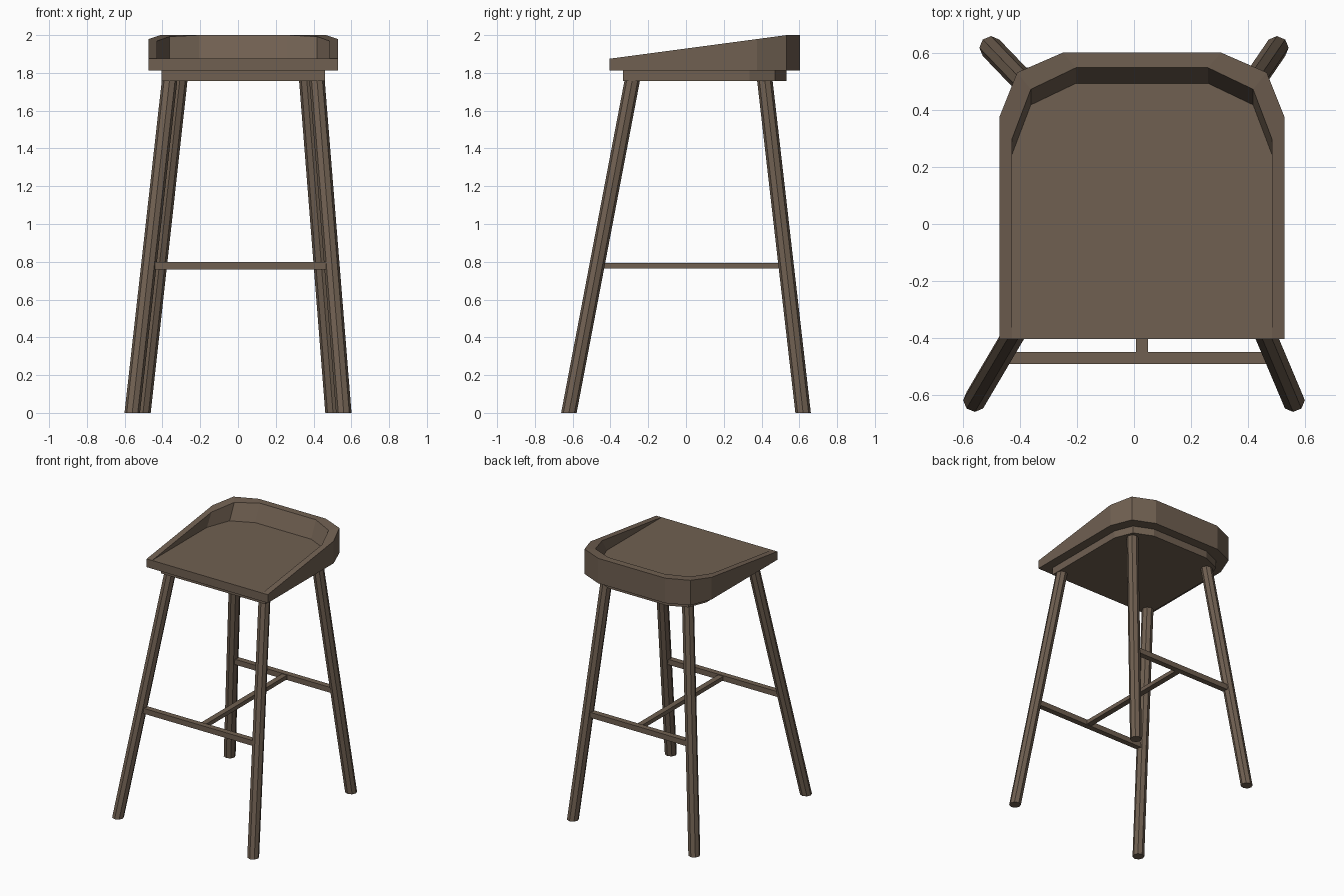
import bpy, bmesh, math
from mathutils import Vector

if "Cube" in bpy.data.objects:
    bpy.data.objects.remove(bpy.data.objects["Cube"])

wood = bpy.data.materials.new("brown wood")
wood.diffuse_color = (0.162, 0.117, 0.083, 1)
wood.use_nodes = True
wood.node_tree.nodes["Principled BSDF"].inputs["Base Color"].default_value = wood.diffuse_color

CX = 0.028                                   # seat sits slightly off the leg centre
Z_APRON, Z_SEAT, Z_FLOOR, Z_TOP = 1.758, 1.813, 1.875, 2.0
FRONT, BACK = -0.404, 0.533


def finish(name, bm):
    bmesh.ops.recalc_face_normals(bm, faces=bm.faces)
    me = bpy.data.meshes.new(name)
    bm.to_mesh(me)
    bm.free()
    me.materials.append(wood)
    ob = bpy.data.objects.new(name, me)
    bpy.context.collection.objects.link(ob)
    return ob


def loft(name, low, high):
    """Solid between two matching loops."""
    bm = bmesh.new()
    a = [bm.verts.new(p) for p in low]
    b = [bm.verts.new(p) for p in high]
    n = len(a)
    bm.faces.new(a)
    bm.faces.new(b)
    for i in range(n):
        j = (i + 1) % n
        bm.faces.new((a[i], a[j], b[j], b[i]))
    return finish(name, bm)


def mirror_path(half):
    """Half outline (x, y) from front right, completed to front left."""
    return [(CX + x, y) for x, y in half] + [(CX - x, y) for x, y in reversed(half)]


def rim_z(y):
    t = min(1, max(0, (y - FRONT) / (BACK - FRONT)))
    return Z_FLOOR + (Z_TOP - Z_FLOOR) * t


outer = mirror_path([(0.502, FRONT), (0.502, 0.375), (0.439, 0.533), (0.278, 0.603)])
inner = mirror_path([(0.457, FRONT), (0.457, 0.30), (0.391, 0.474), (0.232, 0.55)])

# Seat: dished top with a rim that rises towards the back
bm = bmesh.new()
bot = [bm.verts.new((x, y, Z_SEAT)) for x, y in outer]
top = [bm.verts.new((x, y, rim_z(y))) for x, y in outer]
lip = [bm.verts.new((x, y, rim_z(y))) for x, y in inner]
floor = [lip[0]] + [bm.verts.new((x, y - 0.055, Z_FLOOR)) for x, y in inner[1:-1]] + [lip[-1]]
bm.faces.new(bot)
bm.faces.new(floor)
bm.faces.new((bot[0], top[0], lip[0], lip[-1], top[-1], bot[-1]))
for i in range(len(outer) - 1):
    j = i + 1
    bm.faces.new((bot[i], bot[j], top[j], top[i]))
    bm.faces.new((top[i], top[j], lip[j], lip[i]))
    wall = list(dict.fromkeys((lip[i], lip[j], floor[j], floor[i])))
    bm.faces.new(wall)
finish("seat", bm)

# Apron: smaller copy of the seat outline underneath
mid_y = 0.098
small = [(CX + (x - CX) * 0.86, mid_y + (y - mid_y) * 0.86) for x, y in outer]
loft("seat_apron", [(x, y, Z_APRON) for x, y in small], [(x, y, Z_SEAT) for x, y in small])


# Legs: eight-sided, splayed, cut level at both ends
def ring(c, r=0.041, n=8):
    return [(c[0] + r * math.cos(math.tau * k / n),
             c[1] + r * math.sin(math.tau * k / n), c[2]) for k in range(n)]


legs = {}
for row, fx, fy, tx, ty in (("front", 0.56, -0.62, 0.39, -0.284),
                            ("back", 0.503, 0.62, 0.336, 0.417)):
    for side, s in (("left", -1), ("right", 1)):
        foot = Vector((s * fx, fy, 0))
        head = Vector((CX + s * tx, ty, Z_APRON + 0.005))
        loft(f"{row}_{side}_leg", ring(foot), ring(head))
        legs[row, side] = foot.lerp(head, 0.78 / head.z)


# Stretchers: square bars forming an H between the legs
def bar(name, lo, hi):
    (x0, y0, z0), (x1, y1, z1) = lo, hi
    base = [(x0, y0), (x1, y0), (x1, y1), (x0, y1)]
    loft(name, [(x, y, z0) for x, y in base], [(x, y, z1) for x, y in base])


for row in ("front", "back"):
    l, r = legs[row, "left"], legs[row, "right"]
    bar(f"{row}_stretcher", (l.x + 0.02, l.y - 0.021, 0.759), (r.x - 0.02, l.y + 0.021, 0.799))
bar("middle_stretcher", (CX - 0.021, legs["front", "left"].y, 0.764),
    (CX + 0.021, legs["back", "left"].y, 0.794))
